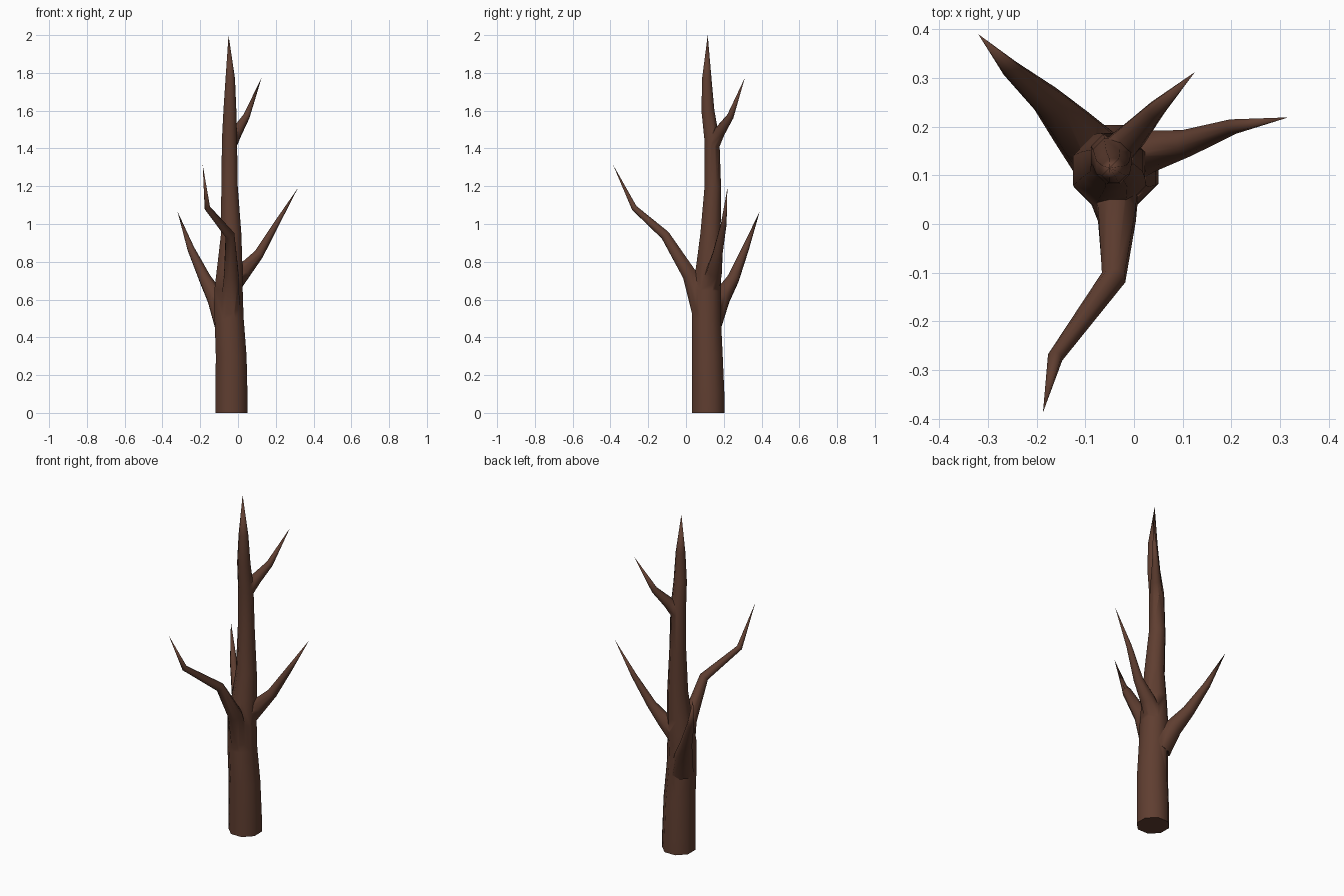
import bpy, bmesh, math
from mathutils import Vector

if "Cube" in bpy.data.objects:
    bpy.data.objects.remove(bpy.data.objects["Cube"])

bark = bpy.data.materials.new("brown bark")
bark.diffuse_color = (0.115, 0.048, 0.030, 1)
bark.use_nodes = True
bark.node_tree.nodes["Principled BSDF"].inputs["Base Color"].default_value = bark.diffuse_color


def limb(name, path, sides=8):
    """Tapered tube along (x, y, z, radius) points; the last point is a sharp tip."""
    bm = bmesh.new()
    pts = [Vector(p[:3]) for p in path]
    rings = []
    for i, p in enumerate(pts[:-1]):
        out = (pts[i + 1] - p).normalized()
        into = (p - pts[i - 1]).normalized() if i else out
        q = Vector((0, 0, 1)).rotation_difference(out + into)
        ring = []
        for k in range(sides):
            a = 2 * math.pi * (k + 0.5) / sides
            ring.append(bm.verts.new(p + q @ Vector((math.cos(a), math.sin(a), 0)) * path[i][3]))
        rings.append(ring)
    tip = bm.verts.new(pts[-1])
    for k in range(sides):
        n = (k + 1) % sides
        for a, b in zip(rings, rings[1:]):
            bm.faces.new((a[k], a[n], b[n], b[k]))
        bm.faces.new((rings[-1][k], rings[-1][n], tip))
    bm.faces.new(rings[0][::-1])
    bmesh.ops.recalc_face_normals(bm, faces=bm.faces)
    me = bpy.data.meshes.new(name)
    bm.to_mesh(me)
    bm.free()
    me.materials.append(bark)
    ob = bpy.data.objects.new(name, me)
    bpy.context.collection.objects.link(ob)
    return ob


# Trunk, leaning gently and ending in a spike
trunk = limb("tree_trunk", [
    (-0.035, 0.118, 0, 0.092), (-0.035, 0.118, 0.1, 0.092), (-0.036, 0.113, 0.3, 0.088),
    (-0.047, 0.108, 0.5, 0.083), (-0.05, 0.11, 0.65, 0.081), (-0.042, 0.122, 0.8, 0.07),
    (-0.036, 0.13, 0.95, 0.058), (-0.045, 0.142, 1.2, 0.047), (-0.045, 0.137, 1.45, 0.043),
    (-0.043, 0.116, 1.6, 0.037), (-0.041, 0.11, 1.77, 0.027), (-0.05, 0.115, 2.0, 0)])

# Branches, each starting inside the trunk
branches = [
    limb("front_branch", [
        (-0.045, 0.095, 0.5, 0.06), (-0.035, 0.02, 0.73, 0.042), (-0.042, -0.11, 0.94, 0.026),
        (-0.162, -0.274, 1.085, 0.016), (-0.187, -0.387, 1.315, 0)]),
    limb("back_left_branch", [
        (-0.07, 0.135, 0.48, 0.062), (-0.118, 0.188, 0.61, 0.05), (-0.175, 0.25, 0.71, 0.034),
        (-0.25, 0.315, 0.87, 0.02), (-0.32, 0.39, 1.065, 0)]),
    limb("right_branch", [
        (-0.03, 0.13, 0.68, 0.055), (0.03, 0.15, 0.75, 0.044), (0.11, 0.167, 0.84, 0.028),
        (0.203, 0.2, 1.0, 0.016), (0.317, 0.219, 1.19, 0)]),
    limb("top_branch", [
        (-0.04, 0.145, 1.42, 0.036), (-0.006, 0.178, 1.488, 0.031), (0.045, 0.235, 1.57, 0.019),
        (0.125, 0.312, 1.775, 0)]),
]

# Merge the branches into the trunk as one solid
bpy.context.view_layer.objects.active = trunk
trunk.select_set(True)
for b in branches:
    mod = trunk.modifiers.new("join " + b.name, 'BOOLEAN')
    mod.operation = 'UNION'
    mod.solver = 'EXACT'
    mod.object = b
    bpy.ops.object.modifier_apply(modifier=mod.name)
    bpy.data.objects.remove(b)
bpy.ops.object.shade_smooth_by_angle(angle=math.radians(60))
